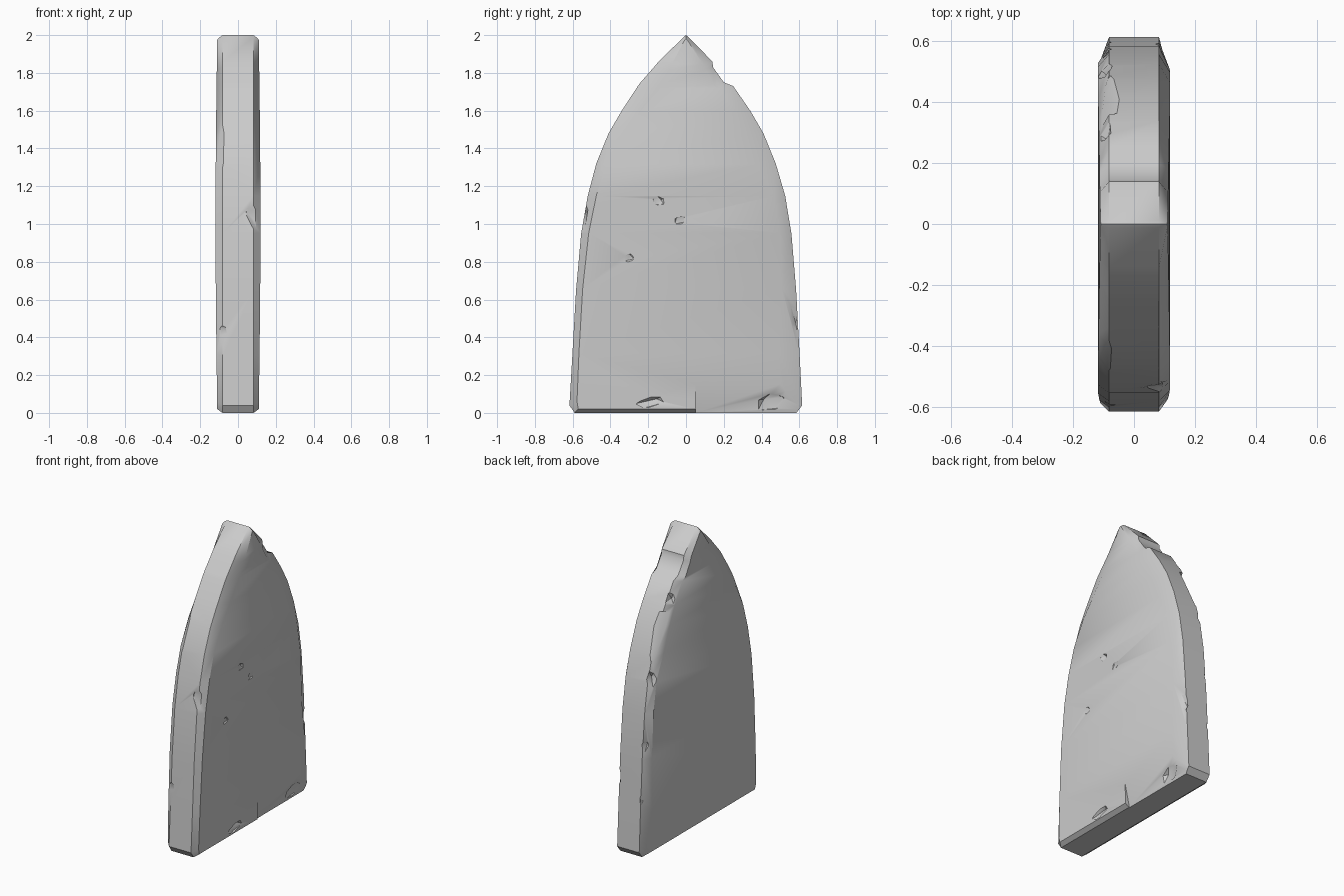
import bpy, bmesh, math, random
from mathutils import Vector, Euler

if "Cube" in bpy.data.objects:
    bpy.data.objects.remove(bpy.data.objects["Cube"])

random.seed(4)

# Outline rows: z, left y, right y, left face inset, right face inset
ROWS = [
    (0.00, -0.59, 0.585, 0.02, 0.07), (0.04, -0.617, 0.615, 0.04, 0.11),
    (0.30, -0.602, 0.602, 0.035, 0.11), (0.65, -0.582, 0.583, 0.035, 0.075),
    (0.95, -0.555, 0.558, 0.04, 0.06), (1.15, -0.52, 0.525, 0.045, 0.06),
    (1.32, -0.475, 0.475, 0.05, 0.10), (1.48, -0.41, 0.41, 0.07, 0.10),
    (1.60, -0.34, 0.34, 0.09, 0.08), (1.73, -0.255, 0.25, 0.10, 0.07),
    (1.75, -0.24, 0.20, 0.10, 0.05), (1.83, -0.17, 0.143, 0.08, 0.04),
    (1.86, -0.145, 0.14, 0.07, 0.05), (1.99, -0.012, 0.012, 0.005, 0.005),
]


def ring(bm, side, inner):
    """Left and right vertex columns for one layer of the slab."""
    left, right = [], []
    for z, yl, yr, il, ir in ROWS:
        x, zz = 0.082, z
        if inner:
            x = 0.110 + 0.009 * math.sin(math.pi * z / 2)
            zz = 0.02 + z * 0.982
            if side < 0:
                il, ir = 0.7 * il, 0.7 * ir
            yl, yr = yl + il, yr - ir
        left.append(bm.verts.new((side * x, yl, zz)))
        right.append(bm.verts.new((side * x, yr, zz)))
    apex = bm.verts.new((side * (0.108 if inner else 0.082), 0, 1.98 if inner else 2.0))
    return left, right, apex


# Stone slab
bm = bmesh.new()
layers = [ring(bm, -1, True), ring(bm, -1, False), ring(bm, 1, False), ring(bm, 1, True)]
for a, b in zip(layers, layers[1:]):
    la = a[0] + [a[2]] + a[1][::-1]
    lb = b[0] + [b[2]] + b[1][::-1]
    n = len(la)
    for i in range(n):
        j = (i + 1) % n
        bm.faces.new((la[i], la[j], lb[j], lb[i]))
for left, right, apex in (layers[0], layers[3]):
    for i in range(len(left) - 1):
        bm.faces.new((left[i], right[i], right[i + 1], left[i + 1]))
    bm.faces.new((left[-1], right[-1], apex))
bmesh.ops.recalc_face_normals(bm, faces=bm.faces)
mesh = bpy.data.meshes.new("stone_slab")
bm.to_mesh(mesh)
bm.free()
slab = bpy.data.objects.new("stone_slab", mesh)
bpy.context.collection.objects.link(slab)


def carve(cutter):
    cutter.name = "chip_cutter"
    cutter.hide_render = True
    bpy.context.view_layer.objects.active = slab
    mod = slab.modifiers.new("chip", 'BOOLEAN')
    mod.operation, mod.solver, mod.object = 'DIFFERENCE', 'EXACT', cutter
    bpy.ops.object.modifier_apply(modifier=mod.name)
    bpy.data.objects.remove(cutter, do_unlink=True)


def shave(p, normal, width, height):
    """Flat flake taken off along a plane through p."""
    n = Vector(normal).normalized()
    bpy.ops.mesh.primitive_cube_add(size=1, location=Vector(p) + n * 0.05)
    c = bpy.context.object
    c.rotation_euler = n.to_track_quat('Z', 'Y').to_euler()
    c.scale = (width, height, 0.1)
    bpy.context.view_layer.update()
    carve(c)


def bite(p, size):
    """Rough faceted chip."""
    bpy.ops.mesh.primitive_ico_sphere_add(subdivisions=1, radius=1, location=p)
    c = bpy.context.object
    c.scale = size
    c.rotation_euler = Euler([random.uniform(-0.3, 0.3) for _ in range(3)])
    bpy.context.view_layer.update()
    carve(c)


# Broad flakes along the edges
shave((0.098, 0.36, 0.09), (0.18, 0, -0.04), 0.62, 0.3)
shave((-0.102, -0.42, 1.40), (-0.6, -0.7, 0.3), 0.3, 0.26)
shave((-0.095, 0.555, 0.85), (-0.7, 0.7, 0.05), 0.3, 0.5)
shave((-0.095, 0.40, 1.42), (-0.6, 0.7, 0.35), 0.3, 0.3)

# Chips on the front edges (-y)
bite((-0.10, -0.625, 0.41), (0.09, 0.045, 0.09))
bite((0.11, -0.575, 1.03), (0.08, 0.06, 0.13))
bite((-0.13, -0.27, 1.75), (0.04, 0.08, 0.1))

# Chips on the rear edges (+y)
for y, z, s in ((0.32, 1.66, 0.09), (0.53, 1.2, 0.10), (0.60, 0.72, 0.11), (0.62, 0.40, 0.08)):
    bite((-0.13, y, z), (0.07, 0.06, s))
bite((0.125, 0.59, 0.52), (0.06, 0.05, 0.12))

# Chips on the base edge and small nicks in the face
bite((0.13, -0.20, 0.055), (0.04, 0.10, 0.035))
bite((0.11, 0.46, 0.05), (0.04, 0.10, 0.06))
for y, z in ((-0.15, 1.12), (-0.03, 1.02), (-0.31, 0.82)):
    bite((0.128, y, z), (0.018, 0.04, 0.03))

# Soft worn shading with crisp chip edges
bpy.ops.object.select_all(action='DESELECT')
slab.select_set(True)
bpy.context.view_layer.objects.active = slab
bpy.ops.object.shade_smooth_by_angle(angle=math.radians(35))
